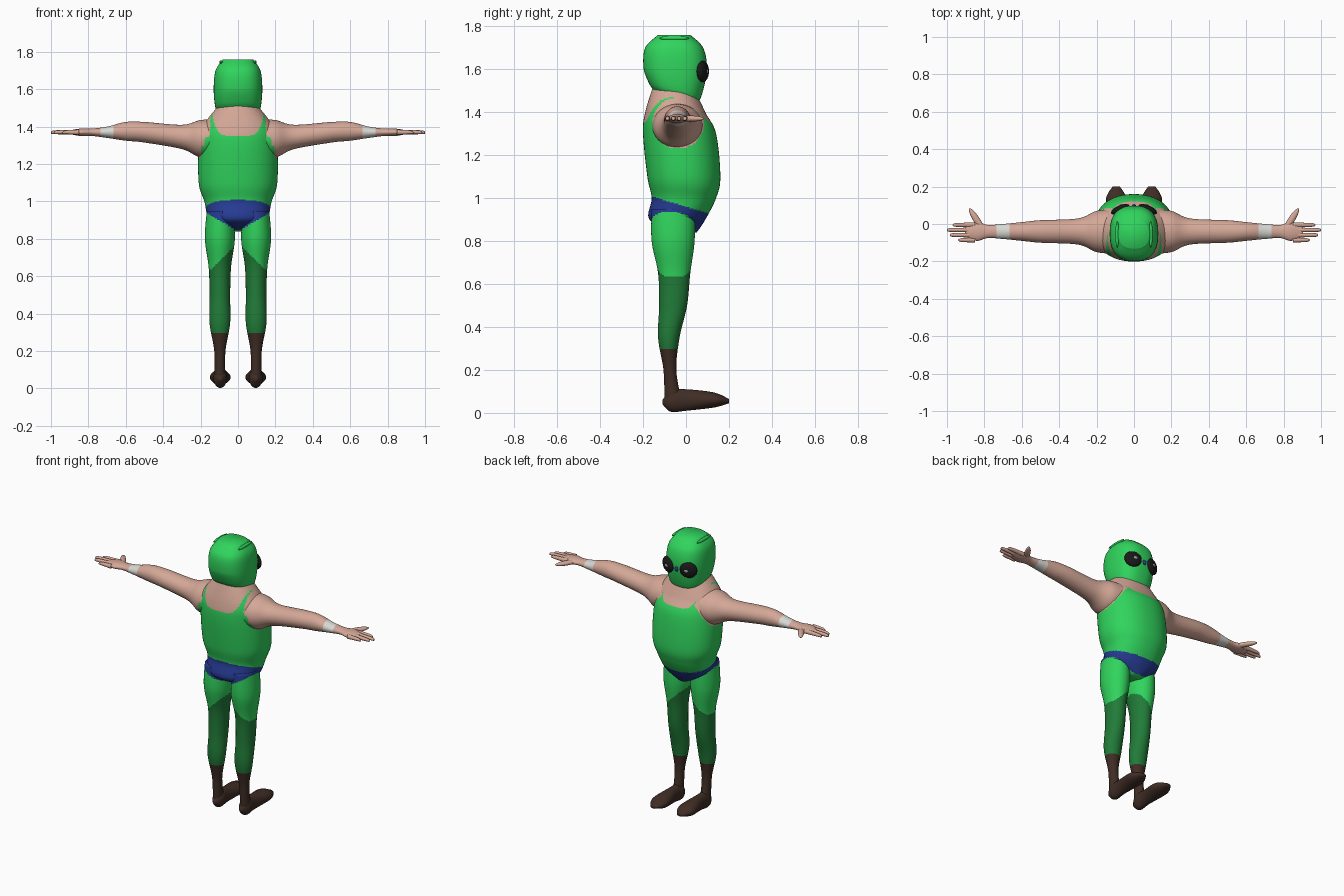
import bpy, bmesh
from math import cos, sin, pi, copysign
from mathutils import Matrix

default_cube = bpy.data.objects.get("Cube")
if default_cube:
    bpy.data.objects.remove(default_cube, do_unlink=True)

# Palette
COLOURS = {
    "bright_green": (.03, .66, .11),
    "dark_green": (.015, .2, .04),
    "blue": (.02, .045, .3),
    "boot_brown": (.05, .026, .018),
    "skin": (.66, .39, .31),
    "wrist_white": (.68, .68, .65),
    "black": (.01, .01, .01),
    "eye_grey": (.3, .3, .3),
}
MATERIALS = {}
for colour_name, rgb in COLOURS.items():
    material = bpy.data.materials.new(colour_name)
    material.use_nodes = True
    material.diffuse_color = (*rgb, 1)
    shader = material.node_tree.nodes["Principled BSDF"]
    shader.inputs["Base Color"].default_value = (*rgb, 1)
    MATERIALS[colour_name] = material


def finish(name, bm, colour):
    """Colour is a name, or a rule giving a name from a face centre."""
    bmesh.ops.recalc_face_normals(bm, faces=bm.faces)
    if callable(colour):
        picks = [colour(face.calc_center_median()) for face in bm.faces]
    else:
        picks = [colour] * len(bm.faces)
    used = sorted(set(picks))
    for face, pick in zip(bm.faces, picks):
        face.material_index = used.index(pick)
        face.smooth = True
    mesh = bpy.data.meshes.new(name)
    bm.to_mesh(mesh)
    bm.free()
    for pick in used:
        mesh.materials.append(MATERIALS[pick])
    part = bpy.data.objects.new(name, mesh)
    bpy.context.collection.objects.link(part)


def spline(rings, steps):
    """Smooth interpolation through the control rings."""
    padded = [rings[0], *rings, rings[-1]]
    for quad in zip(padded, padded[1:], padded[2:], padded[3:]):
        for step in range(steps):
            t = step / steps
            yield [b + (c - a) * t / 2 + (a - 2.5 * b + 2 * c - d / 2) * t ** 2
                   + (1.5 * (b - c) + (d - a) / 2) * t ** 3
                   for a, b, c, d in zip(*quad)]
    yield rings[-1]


def rounded(value, power):
    return copysign(abs(value) ** (2 / power), value)


def loft(name, axis, rings, colour, offset=0, side=1, power=2, steps=10, segments=48, bend=None):
    """Each ring: place on the axis, centre, and two radii.
    Offset is the constant centre of the first radius."""
    bm = bmesh.new()
    loops = []
    for place, centre, first, second in spline(rings, steps):
        loop = []
        for k in range(segments):
            angle = 2 * pi * k / segments
            p = offset + first * rounded(cos(angle), power)
            q = centre + second * rounded(sin(angle), power)
            x, y, z = {"x": (place, p, q), "y": (p, place, q), "z": (p, q, place)}[axis]
            if bend:
                z += bend(y, z)
            loop.append(bm.verts.new((side * x, y, z)))
        loops.append(loop)
    for low, high in zip(loops, loops[1:]):
        for k in range(segments):
            bm.faces.new((low[k - 1], low[k], high[k], high[k - 1]))
    bm.faces.new(loops[0])
    bm.faces.new(loops[-1])
    finish(name, bm, colour)


def ball(name, centre, radii, colour, turn=0):
    bm = bmesh.new()
    shape = (Matrix.Translation(centre) @ Matrix.Rotation(turn, 4, "Z")
             @ Matrix.Diagonal((*radii, 1)))
    bmesh.ops.create_uvsphere(bm, u_segments=24, v_segments=12, radius=1, matrix=shape)
    finish(name, bm, colour)


def costume(point):
    """Boots, leggings, briefs and sleeveless top, chosen by position."""
    x, y, z = abs(point.x), point.y, point.z
    boot_top = .295
    legging_top = .635 + max(0, .145 - x)
    briefs_bottom = .84 + 1.3 * x ** 1.5 - .1 * y
    briefs_top = .96 - .3 * y
    if z < boot_top:
        return "boot_brown"
    if z < min(legging_top, .78):
        return "dark_green"
    if z < briefs_bottom:
        return "bright_green"
    if z < briefs_top:
        return "blue"
    neckline = z > 1.35 + .1 * (x / .135) ** 6
    armhole = x > .12 and (y + .035) ** 2 + (z - 1.35) ** 2 < .12 ** 2
    shoulder = x > .18 and z > 1.3
    return "skin" if neckline or armhole or shoulder else "bright_green"


def arm_colour(point):
    reach = abs(point.x)
    if reach < .22:
        return costume(point)
    return "wrist_white" if abs(reach - .7) < .035 else "skin"


def jaw_slope(y, z):
    """Drops the front of the lower head and lifts its back."""
    fade = min(1, max(0, (1.6 - z) / .12))
    return -.3 * fade * (y + .05)


# Torso with round belly
loft("torso", "z", [
    (.84, 0, .04, .05),
    (.9, -.04, .15, .13),
    (1, -.01, .18, .15),
    (1.1, -.01, .21, .17),
    (1.3, -.03, .21, .17),
    (1.4, -.05, .19, .14),
    (1.53, -.06, .09, .09),
], costume, power=2.2, steps=20, segments=128)

# Masked head
loft("head", "z", [
    (1.46, -.05, .09, .09),
    (1.5, -.05, .12, .12),
    (1.6, -.05, .13, .147),
    (1.7, -.055, .12, .135),
    (1.76, -.055, .08, .075),
], "bright_green", power=2.5, segments=64, bend=jaw_slope)
ball("nose_mark", (0, .098, 1.585), (.012, .008, .016), "blue")

for label, side in (("left", 1), ("right", -1)):
    # Goggles and crown ridges
    ball(label + "_goggle", (side * .073, .078, 1.59), (.053, .022, .05), "black", -side * .4)
    ball(label + "_eye", (side * .07, .095, 1.59), (.016, .01, .012), "eye_grey", -side * .4)
    ball(label + "_crown_ridge", (side * .09, -.055, 1.745), (.01, .07, .01), "bright_green")

    # Leg and foot
    loft(label + "_leg", "z", [
        (.05, -.06, .03, .04),
        (.2, -.075, .03, .03),
        (.35, -.08, .055, .05),
        (.5, -.06, .055, .065),
        (.65, -.055, .06, .075),
        (.8, -.06, .08, .1),
        (.95, -.06, .07, .1),
    ], costume, offset=.097, side=side, steps=20, segments=64)
    loft(label + "_foot", "y", [
        (-.11, .05, .01, .01),
        (-.07, .055, .035, .05),
        (0, .06, .035, .05),
        (.13, .06, .055, .035),
        (.2, .055, .02, .01),
    ], "boot_brown", offset=.095, side=side)

    # Arm running into the palm
    loft(label + "_arm", "x", [
        (.1, 1.34, .12, .1),
        (.2, 1.335, .11, .1),
        (.3, 1.345, .07, .065),
        (.5, 1.37, .06, .055),
        (.6, 1.375, .05, .05),
        (.7, 1.37, .04, .03),
        (.78, 1.37, .035, .02),
        (.84, 1.37, .05, .02),
        (.9, 1.37, .03, .01),
    ], arm_colour, offset=-.04, side=side, steps=20, segments=64)

    # Fingers and thumb
    tips = {"index": .97, "middle": 1, "ring": .985, "little": .94}
    for place, (finger, tip) in enumerate(tips.items()):
        loft(f"{label}_{finger}_finger", "x", [
            (.85, 1.37, .013, .014),
            (tip - .02, 1.37, .01, .01),
            (tip, 1.365, .003, .003),
        ], "skin", offset=-.005 - .027 * place, side=side, segments=16)
    ball(label + "_thumb", (side * .84, .02, 1.37), (.075, .018, .014), "skin", side)
